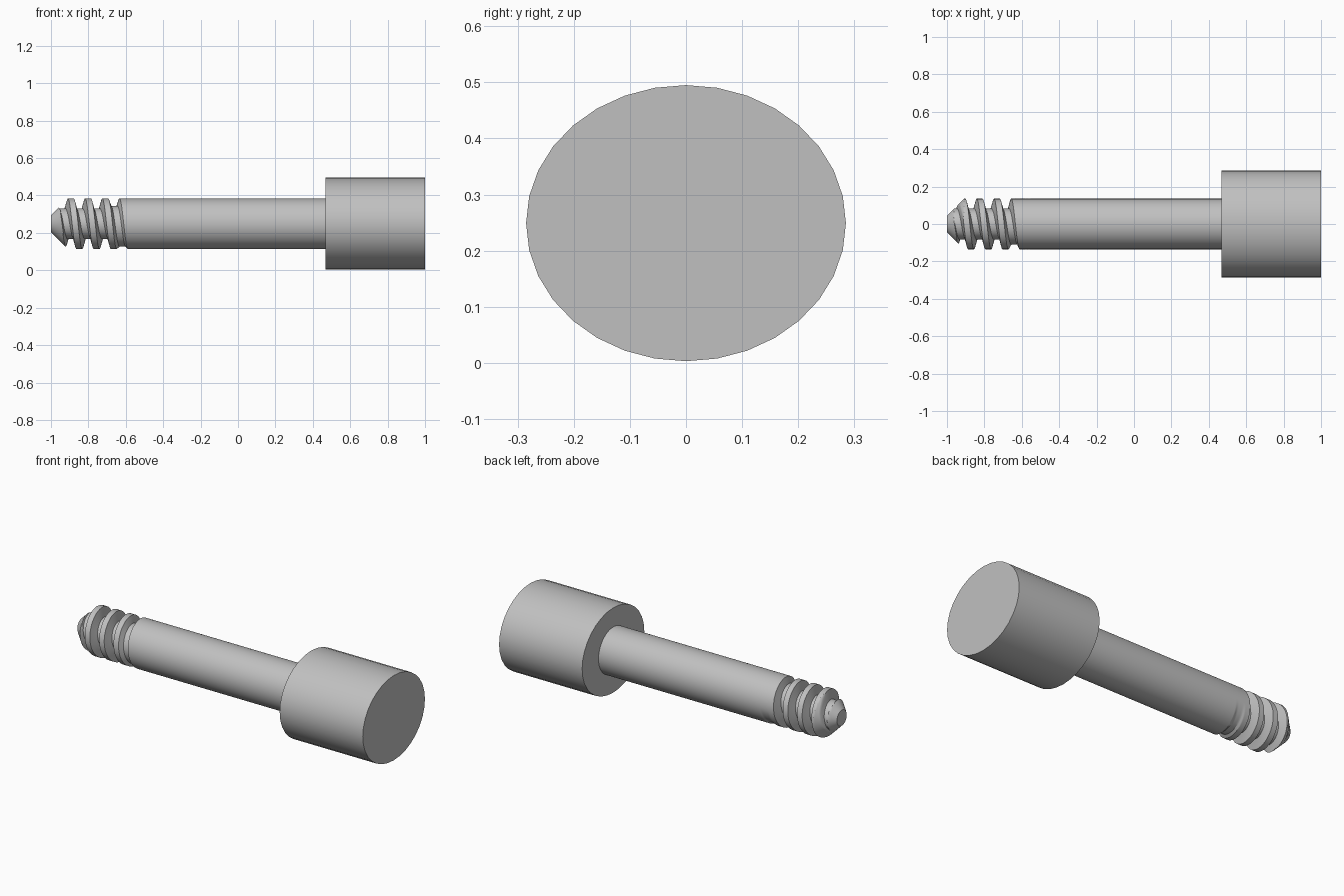
import bpy, bmesh, math
from mathutils import Matrix

cube = bpy.data.objects.get("Cube")
if cube:
    bpy.data.objects.remove(cube, do_unlink=True)

CENTRE_Z = 0.249
SHAFT_R, CORE_R, TIP_R = 0.135, 0.082, 0.045
PITCH, CREST, FLANK = 0.092, 0.032, 0.013
ROOT_HALF = (PITCH - CREST) / 2 - FLANK
GROOVE_X = -0.94            # groove centre straight above the axis
RUNOUT = (-0.687, -0.597)   # groove fades out between these
COLS, STEPS = 64, 4

steel = bpy.data.materials.new("grey steel")
steel.use_nodes = True
grey = (0.53, 0.53, 0.53, 1)
steel.diffuse_color = grey
steel.node_tree.nodes["Principled BSDF"].inputs["Base Color"].default_value = grey


def finish(name, bm):
    bmesh.ops.recalc_face_normals(bm, faces=bm.faces)
    mesh = bpy.data.meshes.new(name)
    bm.to_mesh(mesh)
    bm.free()
    mesh.materials.append(steel)
    obj = bpy.data.objects.new(name, mesh)
    bpy.context.collection.objects.link(obj)
    obj.location.z = CENTRE_Z
    bpy.ops.object.select_all(action='DESELECT')
    obj.select_set(True)
    bpy.context.view_layer.objects.active = obj
    bpy.ops.object.shade_smooth_by_angle(angle=math.radians(30))
    return obj


# Head: a stout, slightly oval cylinder
bm = bmesh.new()
bmesh.ops.create_cone(bm, cap_ends=True, segments=32, radius1=1, radius2=1, depth=0.533)
bmesh.ops.scale(bm, vec=(0.246, 0.285, 1), verts=bm.verts)
bmesh.ops.rotate(bm, matrix=Matrix.Rotation(math.pi / 2, 3, 'Y'), verts=bm.verts)
bmesh.ops.translate(bm, vec=(0.7335, 0, 0), verts=bm.verts)
finish("head", bm)

# Groove cross-section: offsets along the axis, with depth from 0 (crest) to 1 (root)
corners = [(-PITCH / 2, 0), (-ROOT_HALF - FLANK, 0), (-ROOT_HALF, 1),
           (ROOT_HALF, 1), (ROOT_HALF + FLANK, 0), (PITCH / 2, 0)]
section = [(a + (b - a) * s / STEPS, d + (e - d) * s / STEPS)
           for (a, d), (b, e) in zip(corners, corners[1:]) for s in range(STEPS)]


def ring_column(bm, col):
    """One lengthwise line of the threaded shaft at a given angle."""
    turn = col / COLS
    angle = turn * 2 * math.pi + math.pi / 2
    line = [(-1, TIP_R)]
    for k in range(-2, 5):
        centre = GROOVE_X + PITCH * (k + turn)
        fade = min(max((centre - RUNOUT[0]) / (RUNOUT[1] - RUNOUT[0]), 0), 1)
        depth = (SHAFT_R - CORE_R) * (1 - fade)
        for offset, d in section:
            x = min(max(centre + offset, -1), -0.55)
            line.append((x, min(SHAFT_R - depth * d, TIP_R + x + 1)))
    line += [(-0.55, SHAFT_R), (0.48, SHAFT_R)]
    return [bm.verts.new((x, r * math.cos(angle), r * math.sin(angle))) for x, r in line]


# Shaft with right-hand thread, fading groove and conical tip
bm = bmesh.new()
columns = [ring_column(bm, c) for c in range(COLS + 1)]
for left, right in zip(columns, columns[1:]):
    for i in range(len(left) - 1):
        bm.faces.new((left[i], left[i + 1], right[i + 1], right[i]))
bm.faces.new([c[0] for c in columns[:-1]])
bm.faces.new([c[-1] for c in columns[:-1]])
bmesh.ops.remove_doubles(bm, verts=bm.verts, dist=0.00005)
finish("threaded_shaft", bm)
